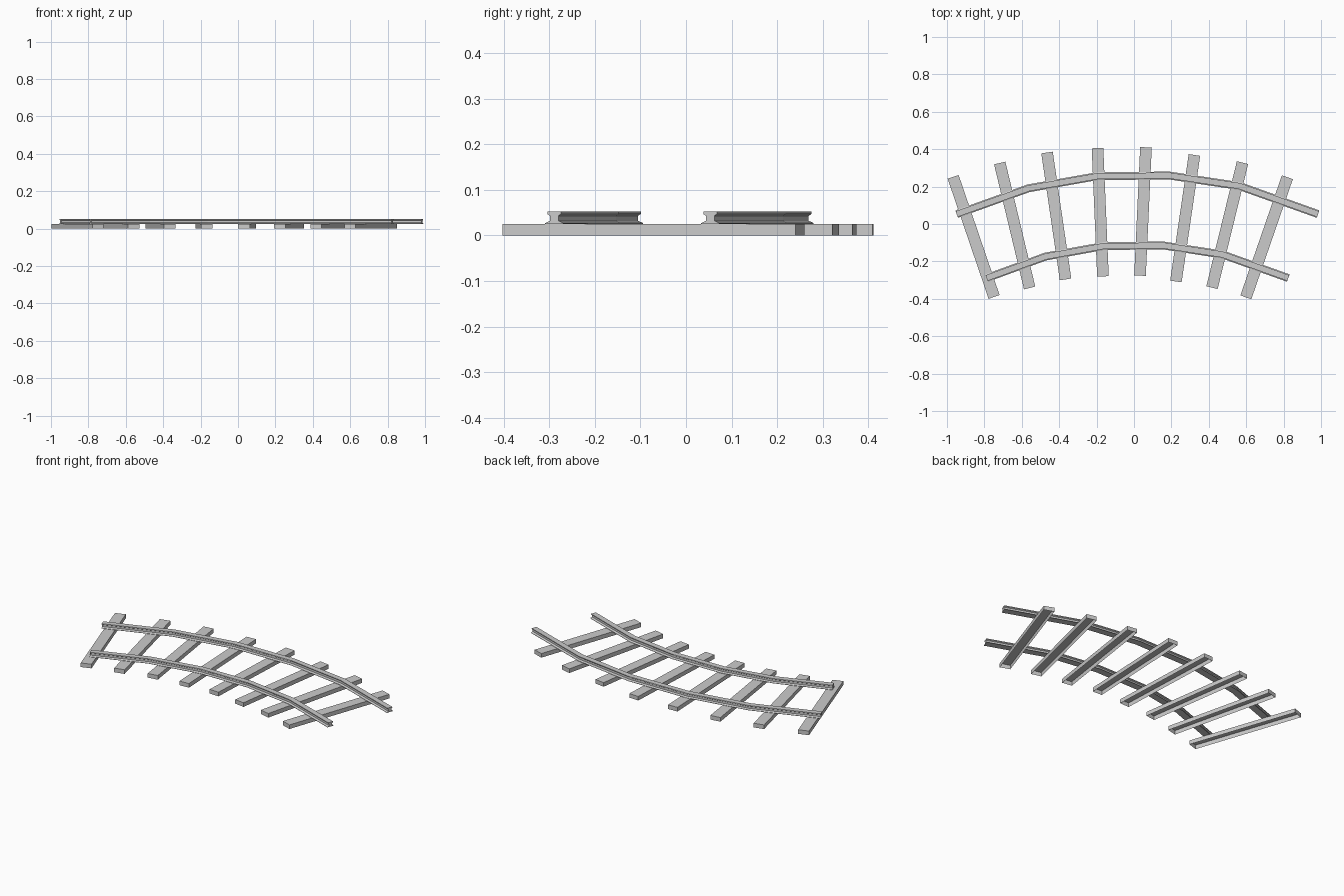
import bpy, bmesh
from mathutils import Vector

if "Cube" in bpy.data.objects:
    bpy.data.objects.remove(bpy.data.objects["Cube"])


def finish(name, bm):
    bmesh.ops.recalc_face_normals(bm, faces=bm.faces)
    me = bpy.data.meshes.new(name)
    bm.to_mesh(me)
    bm.free()
    ob = bpy.data.objects.new(name, me)
    bpy.context.collection.objects.link(ob)
    return ob


def sleeper(name, a, b, width=0.062, height=0.025):
    # box between two end points, underside left open
    a, b = Vector(a), Vector(b)
    d = (b - a).normalized()
    n = Vector((-d.y, d.x)) * width / 2
    bm = bmesh.new()
    ring = [p for p in (a - n, b - n, b + n, a + n)]
    low = [bm.verts.new((p.x, p.y, 0)) for p in ring]
    top = [bm.verts.new((p.x, p.y, height)) for p in ring]
    bm.faces.new(top)
    for i in range(4):
        j = (i + 1) % 4
        bm.faces.new((low[i], low[j], top[j], top[i]))
    # keep outward normals on the open box
    me = finish(name, bm).data
    if me.polygons[0].normal.z < 0:
        me.flip_normals()


# half of the I-shaped rail section: (half width, z)
HALF = [(0.021, 0.025), (0.021, 0.027), (0.010, 0.032),
        (0.010, 0.043), (0.016, 0.047), (0.016, 0.052)]
SECTION = HALF + [(-w, z) for w, z in reversed(HALF)]


def rail(name, path):
    pts = [Vector(p) for p in path]
    dirs = [(q - p).normalized() for p, q in zip(pts, pts[1:])]
    bm = bmesh.new()
    rings = []
    for i, p in enumerate(pts):
        d0, d1 = dirs[max(i - 1, 0)], dirs[min(i, len(dirs) - 1)]
        t = (d0 + d1).normalized()
        n = Vector((-t.y, t.x)) / t.dot(d0)      # mitred joint
        rings.append([bm.verts.new((p.x + n.x * w, p.y + n.y * w, z))
                      for w, z in SECTION])
    k = len(SECTION)
    for r, s in zip(rings, rings[1:]):
        for i in range(k):
            j = (i + 1) % k
            bm.faces.new((r[i], r[j], s[j], s[i]))
    bm.faces.new(rings[0])
    bm.faces.new(rings[-1])
    finish(name, bm)


# wooden sleepers: outer end, inner end
SLEEPERS = [((-0.967, 0.252), (-0.748, -0.390)),
            ((-0.718, 0.326), (-0.558, -0.342)),
            ((-0.465, 0.382), (-0.366, -0.296)),
            ((-0.195, 0.406), (-0.166, -0.280)),
            ((0.064, 0.410), (0.032, -0.276)),
            ((0.323, 0.369), (0.224, -0.307)),
            ((0.580, 0.328), (0.417, -0.340)),
            ((0.820, 0.250), (0.598, -0.392))]
for i, (a, b) in enumerate(SLEEPERS):
    sleeper(f"sleeper_{i + 1}", a, b)

# curved rails in five straight segments
rail("outer_rail", [(-0.948, 0.053), (-0.564, 0.191), (-0.195, 0.256),
                    (0.190, 0.259), (0.564, 0.203), (0.984, 0.053)])
rail("inner_rail", [(-0.788, -0.289), (-0.473, -0.174), (-0.163, -0.118),
                    (0.158, -0.115), (0.473, -0.163), (0.825, -0.289)])
